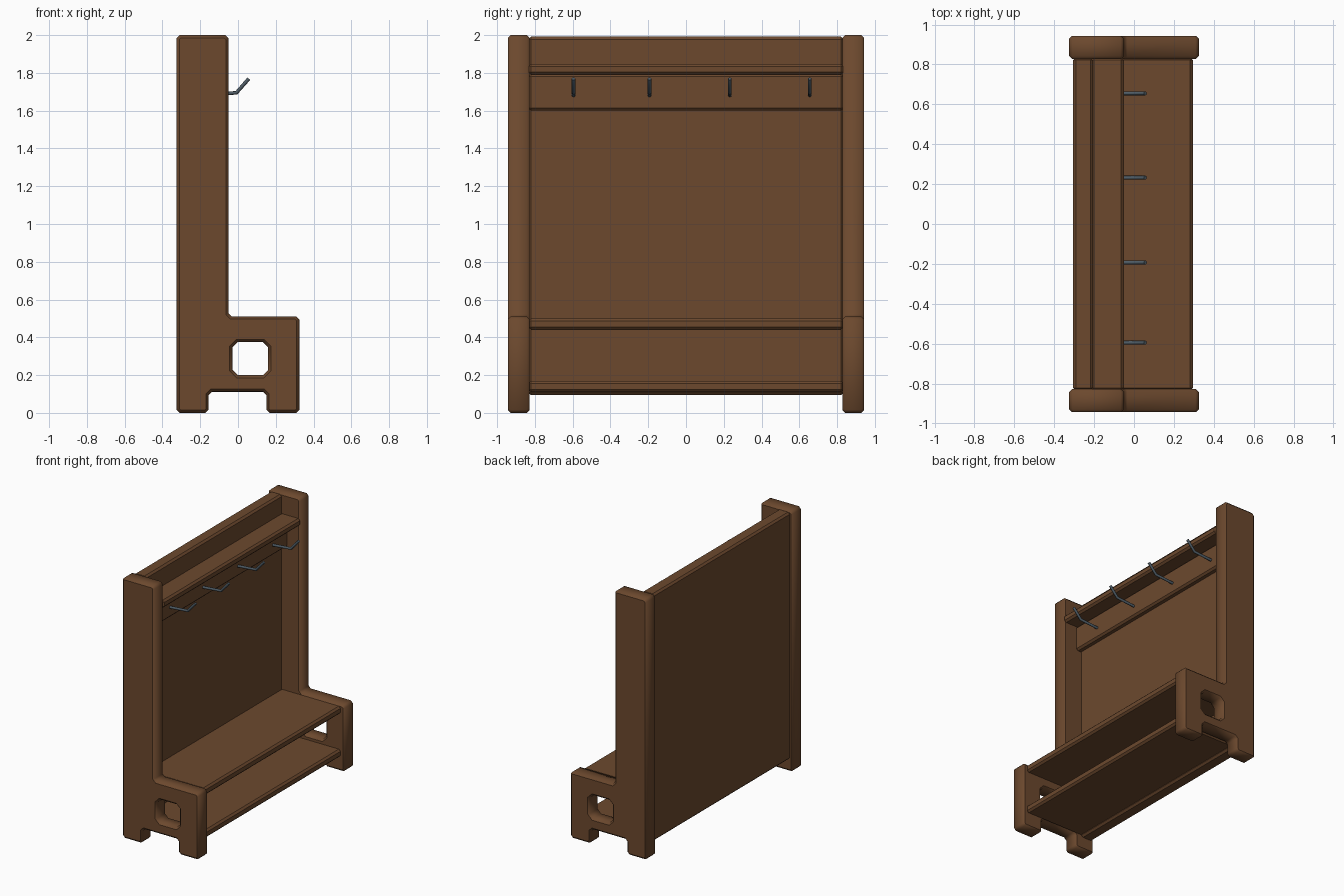
import bpy
from mathutils import Vector
from math import pi

if "Cube" in bpy.data.objects:
    bpy.data.objects.remove(bpy.data.objects["Cube"])


def material(name, rgb):
    m = bpy.data.materials.new(name)
    m.diffuse_color = (*rgb, 1)
    m.use_nodes = True
    m.node_tree.nodes["Principled BSDF"].inputs["Base Color"].default_value = m.diffuse_color
    return m


WOOD = material("brown wood", (0.150, 0.066, 0.027))
METAL = material("grey metal", (0.080, 0.110, 0.135))


def to_mesh(ob):
    bpy.ops.object.select_all(action='DESELECT')
    ob.select_set(True)
    bpy.context.view_layer.objects.active = ob
    bpy.ops.object.convert(target='MESH')


def curve_object(name, dims, splines, closed, mat):
    cu = bpy.data.curves.new(name, 'CURVE')
    cu.dimensions = dims
    for pts in splines:
        sp = cu.splines.new('POLY')
        sp.points.add(len(pts) - 1)
        for p, co in zip(sp.points, pts):
            p.co = (*co, 1) if len(co) == 3 else (*co, 0, 1)
        sp.use_cyclic_u = closed
    cu.materials.append(mat)
    ob = bpy.data.objects.new(name, cu)
    bpy.context.collection.objects.link(ob)
    return ob


def chamfer(pts, c):
    """Cut every corner of a closed 2D outline."""
    out = []
    for i, p in enumerate(pts):
        p = Vector(p)
        for q in (pts[i - 1], pts[(i + 1) % len(pts)]):
            out.append(tuple(p + (Vector(q) - p).normalized() * c))
    return out


def board(name, x0, x1, z0, z1, bevel=0.014, half=0.835):
    bpy.ops.mesh.primitive_cube_add(size=1, location=((x0 + x1) / 2, 0, (z0 + z1) / 2))
    ob = bpy.context.object
    ob.name = name
    ob.scale = (x1 - x0, 2 * half, z1 - z0)
    bpy.ops.object.transform_apply(location=False, rotation=False, scale=True)
    ob.data.materials.append(WOOD)
    mod = ob.modifiers.new("chamfer", 'BEVEL')
    mod.width = bevel
    mod.segments = 1


# side panels: L-shaped outline with feet and a square hole
OUTER = [(-0.325, 0), (-0.155, 0), (-0.155, 0.112), (0.15, 0.112), (0.15, 0),
         (0.325, 0), (0.325, 0.51), (-0.05, 0.51), (-0.05, 2), (-0.325, 2)]
HOLE = [(-0.03, 0.2), (-0.03, 0.375), (0.16, 0.375), (0.16, 0.2)]
B = 0.014
for side, y in (("left", -0.8855), ("right", 0.8855)):
    ob = curve_object(side + "_side_panel", '2D',
                      [chamfer(OUTER, 0.017), chamfer(HOLE, 0.028)], True, WOOD)
    cu = ob.data
    cu.fill_mode = 'BOTH'
    cu.extrude = 0.0575 - B
    cu.bevel_depth = B
    cu.bevel_resolution = 0
    cu.offset = -B
    ob.location.y = y
    ob.rotation_euler.x = pi / 2
    to_mesh(ob)

# boards between the side panels
board("back_panel", -0.305, -0.205, 0.095, 1.992)
board("top_shelf", -0.215, -0.05, 1.79, 1.848)
board("hook_rail", -0.215, -0.16, 1.6, 1.795)
board("seat", -0.215, 0.295, 0.44, 0.5)
board("lower_shelf", -0.215, 0.295, 0.11, 0.17)

# coat hooks: bent rods
for i, y in enumerate((-0.595, -0.193, 0.232, 0.655)):
    ob = curve_object(f"coat_hook_{i + 1}", '3D',
                      [[(-0.17, y, 1.681), (-0.008, y, 1.695), (0.057, y, 1.769)]], False, METAL)
    ob.data.bevel_depth = 0.01
    ob.data.bevel_resolution = 2
    ob.data.use_fill_caps = True
    to_mesh(ob)
